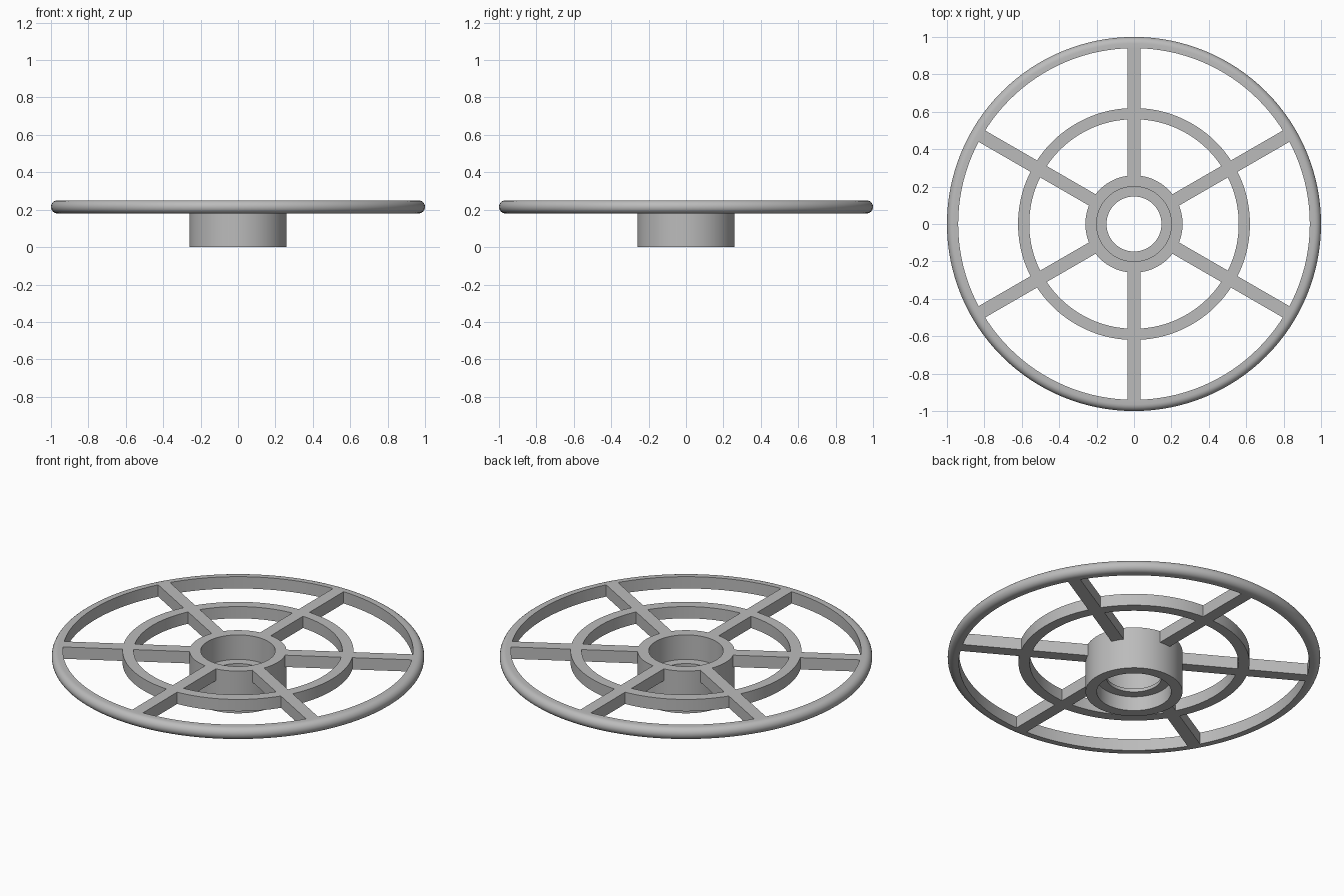
import bpy
import bmesh
from math import pi, cos, sin, radians
from mathutils import Matrix

SEGMENTS = 128
TOP, UNDER = 0.25, 0.18            # upper and lower face of rim, ring and spokes
MID, ROUND = (TOP + UNDER) / 2, (TOP - UNDER) / 2
HUB_R, RING_IN, RING_OUT, RIM_IN = 0.26, 0.56, 0.62, 0.94

cube = bpy.data.objects.get("Cube")
if cube:
    bpy.data.objects.remove(cube, do_unlink=True)

grey = bpy.data.materials.new("plain_grey")
grey.use_nodes = True
colour = (0.5, 0.5, 0.5, 1)
grey.diffuse_color = colour
grey.node_tree.nodes["Principled BSDF"].inputs["Base Color"].default_value = colour


def finish(name, bm):
    bmesh.ops.recalc_face_normals(bm, faces=bm.faces)
    mesh = bpy.data.meshes.new(name)
    bm.to_mesh(mesh)
    bm.free()
    mesh.materials.append(grey)
    obj = bpy.data.objects.new(name, mesh)
    bpy.context.collection.objects.link(obj)
    bpy.ops.object.select_all(action="DESELECT")
    obj.select_set(True)
    bpy.context.view_layer.objects.active = obj
    bpy.ops.object.shade_smooth_by_angle(angle=radians(30))
    return obj


def lathe(name, profile):
    """Turn a closed (radius, height) profile around the vertical axis."""
    bm = bmesh.new()
    loops = []
    for i in range(SEGMENTS):
        a = 2 * pi * i / SEGMENTS
        loops.append([bm.verts.new((r * cos(a), r * sin(a), z)) for r, z in profile])
    n = len(profile)
    for i in range(SEGMENTS):
        here, there = loops[i], loops[(i + 1) % SEGMENTS]
        for j in range(n):
            k = (j + 1) % n
            bm.faces.new((here[j], there[j], there[k], here[k]))
    return finish(name, bm)


def spoke(name, start, end, angle, width=0.07):
    bm = bmesh.new()
    place = (Matrix.Rotation(angle, 4, "Z")
             @ Matrix.Translation(((start + end) / 2, 0, MID))
             @ Matrix.Diagonal((end - start, width, TOP - UNDER, 1)))
    bmesh.ops.create_cube(bm, size=1, matrix=place)
    return finish(name, bm)


# Rim: upright inner wall, half-round outer edge
arc = [(1 - ROUND + ROUND * cos(t), MID + ROUND * sin(t))
       for t in (-pi / 2 + pi * i / 12 for i in range(13))]
lathe("outer_rim", [(RIM_IN, UNDER)] + arc + [(RIM_IN, TOP)])

# Middle ring
lathe("middle_ring", [(RING_IN, UNDER), (RING_OUT, UNDER), (RING_OUT, TOP), (RING_IN, TOP)])

# Hub: tube with a thin ledge inside the bore
BORE, LEDGE, LOW, HIGH = 0.2, 0.147, 0.085, 0.105
lathe("hub", [(HUB_R, 0), (HUB_R, TOP), (BORE, TOP), (BORE, HIGH),
              (LEDGE, HIGH), (LEDGE, LOW), (BORE, LOW), (BORE, 0)])

# Six spokes, each split by the middle ring
for i in range(6):
    a = pi / 2 + i * pi / 3
    spoke(f"inner_spoke_{i + 1}", HUB_R - 0.005, RING_IN + 0.004, a)
    spoke(f"outer_spoke_{i + 1}", RING_OUT - 0.004, RIM_IN + 0.004, a)
